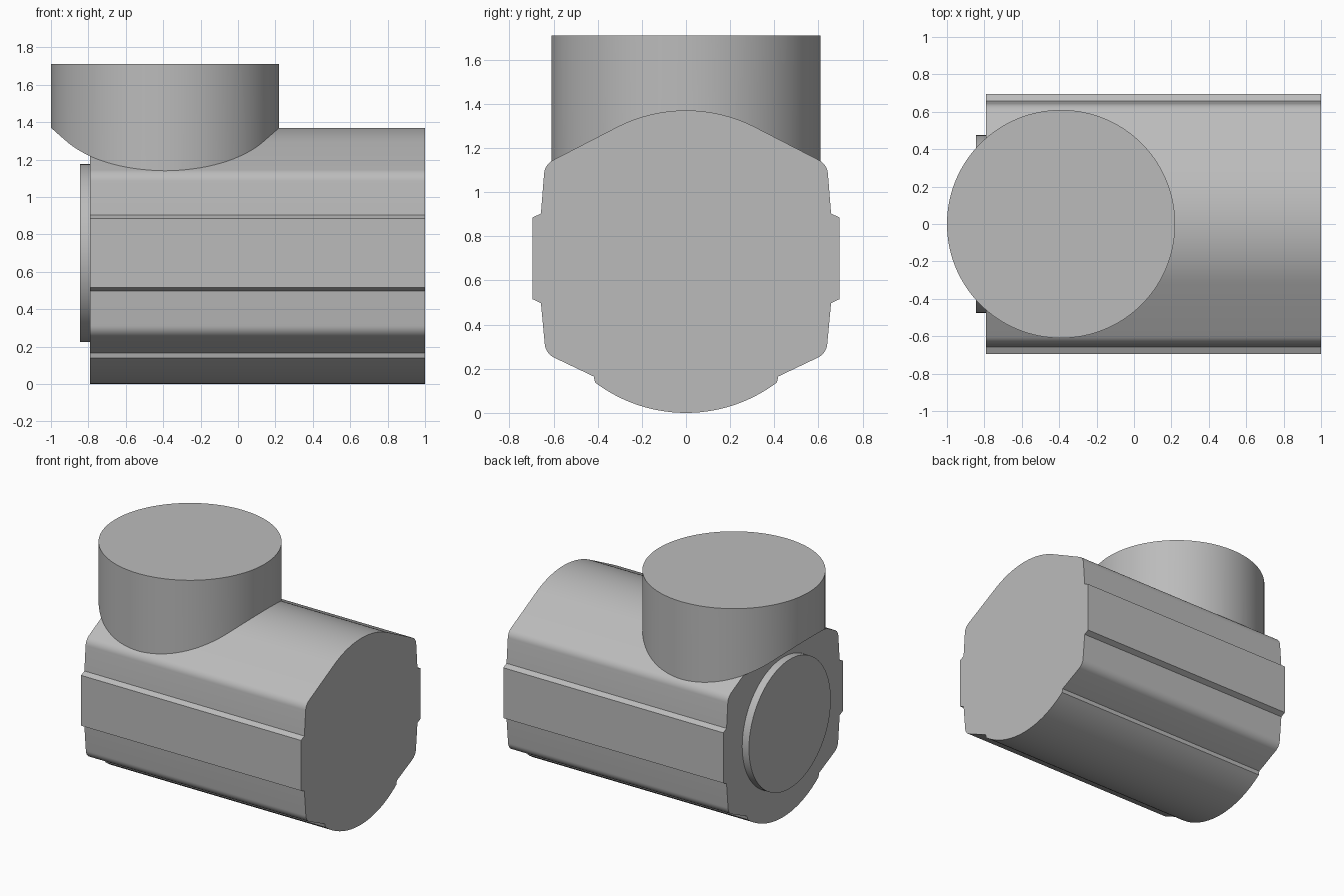
import bpy, bmesh, math
from mathutils import Matrix

if "Cube" in bpy.data.objects:
    bpy.data.objects.remove(bpy.data.objects["Cube"])

grey = bpy.data.materials.new("grey")
grey.diffuse_color = (0.5, 0.5, 0.5, 1)
grey.use_nodes = True
grey.node_tree.nodes["Principled BSDF"].inputs["Base Color"].default_value = grey.diffuse_color


def finish(bm, name):
    bmesh.ops.recalc_face_normals(bm, faces=bm.faces)
    me = bpy.data.meshes.new(name)
    bm.to_mesh(me)
    bm.free()
    me.materials.append(grey)
    ob = bpy.data.objects.new(name, me)
    bpy.context.collection.objects.link(ob)
    return ob


def smooth(ob):
    bpy.ops.object.select_all(action='DESELECT')
    ob.select_set(True)
    bpy.context.view_layer.objects.active = ob
    bpy.ops.object.shade_smooth_by_angle(angle=math.radians(20))


def cylinder(name, radius, depth, matrix, segments=96):
    bm = bmesh.new()
    bmesh.ops.create_cone(bm, cap_ends=True, segments=segments, radius1=radius,
                          radius2=radius, depth=depth, matrix=matrix)
    return finish(bm, name)


def arc(cy, cz, r, a0, a1, n):
    """Points on a circle, angles in degrees from +y towards +z."""
    return [(cy + r * math.cos(math.radians(a0 + (a1 - a0) * i / n)),
             cz + r * math.sin(math.radians(a0 + (a1 - a0) * i / n)))
            for i in range(n + 1)]


# Half cross-section from crown to base: arched roof, rounded shoulder,
# raised side band, rounded lower corner, stepped round belly
R = 0.685
half = arc(0, R, R, 90, 62, 12)
half += arc(0.568, 1.078, 0.075, 62, 5, 8)
half += [(0.657, 0.903), (0.695, 0.885), (0.695, 0.515), (0.657, 0.497)]
half += arc(0.565, 0.318, 0.075, -5, -62, 8)
half += [(0.418, 0.165), (0.412, 0.138)]
half += arc(0, R, R, -53, -90, 14)
profile = half + [(-y, z) for y, z in reversed(half[1:-1])]


def extrude_profile(name, x0, x1):
    bm = bmesh.new()
    face = bm.faces.new([bm.verts.new((x0, y, z)) for y, z in profile])
    ext = bmesh.ops.extrude_face_region(bm, geom=[face], use_keep_orig=True)
    verts = [v for v in ext['geom'] if isinstance(v, bmesh.types.BMVert)]
    bmesh.ops.translate(bm, verts=verts, vec=(x1 - x0, 0, 0))
    return finish(bm, name)


# Main housing
body = extrude_profile("housing", -0.79, 1.0)
smooth(body)

# Round end plate
plate = cylinder("end_plate", 0.475, 0.075,
                 Matrix.Translation((-0.8075, 0, 0.70)) @ Matrix.Rotation(math.pi / 2, 4, 'Y'))
smooth(plate)

# Upright neck, its underside cut to the saddle shape of the housing roof
neck = cylinder("neck", 0.61, 0.91, Matrix.Translation((-0.39, 0, 1.255)), 128)
cutter = extrude_profile("saddle_cutter", -1.3, 1.3)
mod = neck.modifiers.new("saddle", 'BOOLEAN')
mod.operation = 'DIFFERENCE'
mod.solver = 'EXACT'
mod.object = cutter
bpy.context.view_layer.objects.active = neck
bpy.ops.object.modifier_apply(modifier="saddle")
bpy.data.objects.remove(cutter)
smooth(neck)
